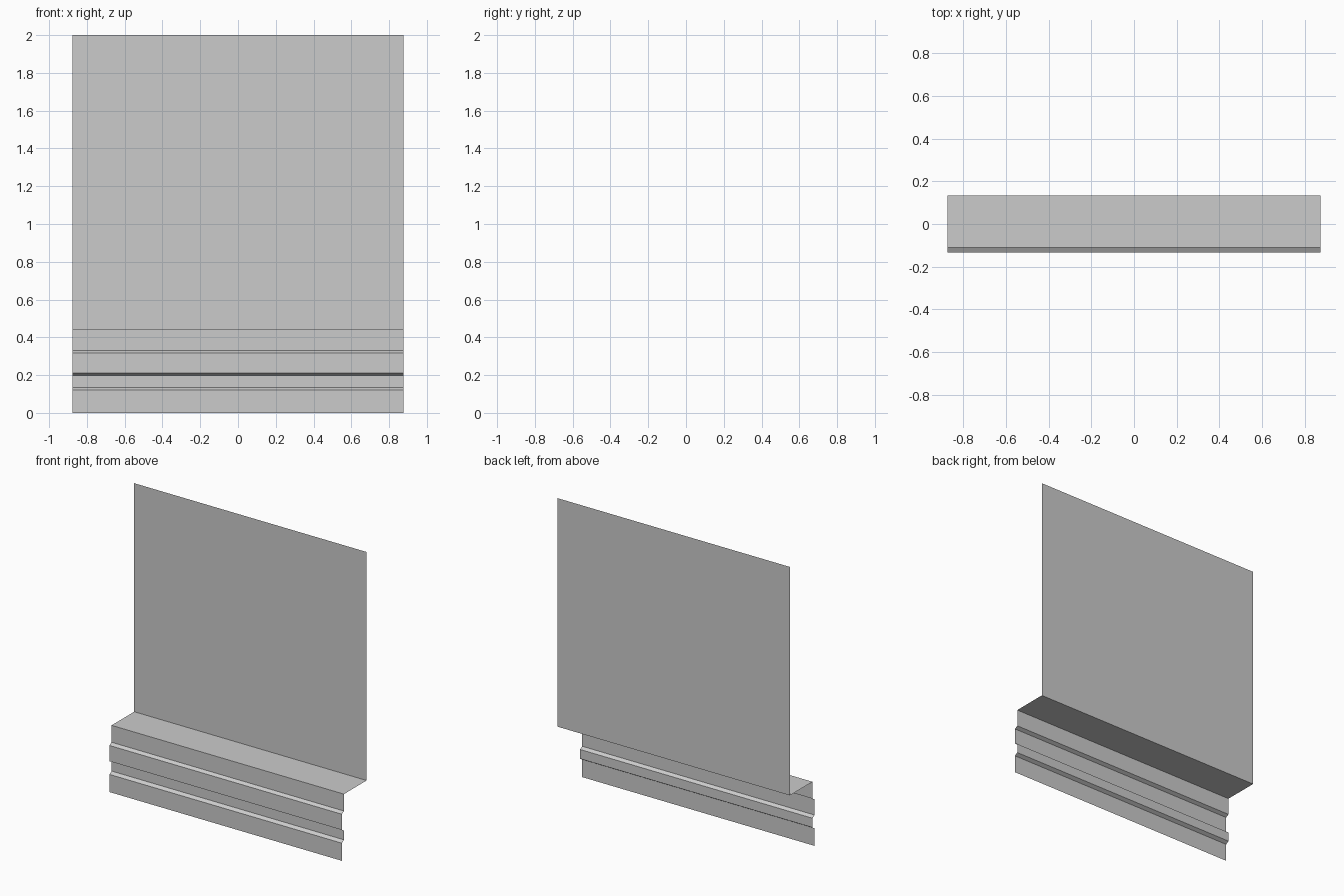
import bpy, bmesh

if "Cube" in bpy.data.objects:
    bpy.data.objects.remove(bpy.data.objects["Cube"])

HALF = 0.875  # half length along x
BACK, INNER, OUTER = 0.133, -0.11, -0.133


def sheet(name, profile):
    """Extrude an open (y, z) profile along x into a flat-shaded sheet."""
    bm = bmesh.new()
    left = [bm.verts.new((-HALF, y, z)) for y, z in profile]
    right = [bm.verts.new((HALF, y, z)) for y, z in profile]
    for i in range(len(profile) - 1):
        bm.faces.new((left[i], left[i + 1], right[i + 1], right[i]))
    mesh = bpy.data.meshes.new(name)
    bm.to_mesh(mesh)
    bm.free()
    obj = bpy.data.objects.new(name, mesh)
    bpy.context.collection.objects.link(obj)
    return obj


# Tall back wall
sheet("back_wall", [(BACK, 2.0), (BACK, 0.445)])

# Flat ledge and the stepped, chamfered moulding below it
sheet("ledge_and_moulding", [
    (BACK, 0.445), (INNER, 0.445),
    (INNER, 0.33), (OUTER, 0.317),
    (OUTER, 0.21), (INNER, 0.197),
    (INNER, 0.134), (OUTER, 0.12),
    (OUTER, 0.0),
])
